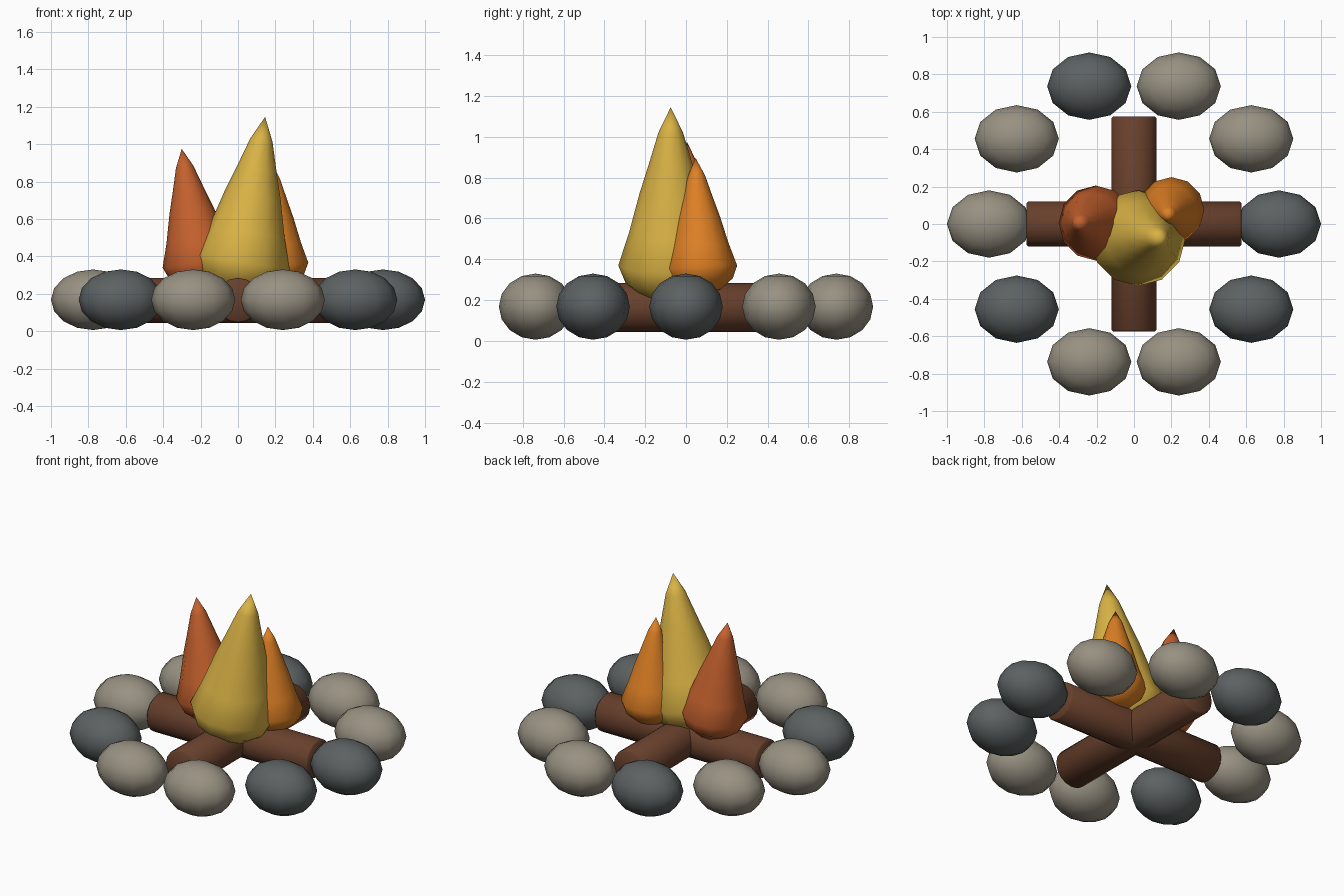
import bpy
import bmesh
from math import radians, pi, sin, cos
from mathutils import Matrix, Vector

if "Cube" in bpy.data.objects:
    bpy.data.objects.remove(bpy.data.objects["Cube"], do_unlink=True)


def material(name, rgb):
    mat = bpy.data.materials.new(name)
    mat.use_nodes = True
    mat.diffuse_color = (*rgb, 1)
    mat.node_tree.nodes["Principled BSDF"].inputs["Base Color"].default_value = (*rgb, 1)
    return mat


dark_stone = material("dark_stone", (0.107, 0.120, 0.120))
light_stone = material("light_stone", (0.314, 0.283, 0.223))
bark = material("brown_bark", (0.138, 0.051, 0.025))
yellow = material("yellow_flame", (0.70, 0.45, 0.06))
orange = material("orange_flame", (0.73, 0.215, 0.018))
red = material("red_flame", (0.56, 0.12, 0.027))


def make_object(name, bm, mat, smooth=True):
    bmesh.ops.recalc_face_normals(bm, faces=bm.faces)
    for face in bm.faces:
        face.smooth = smooth
    mesh = bpy.data.meshes.new(name)
    bm.to_mesh(mesh)
    bm.free()
    mesh.materials.append(mat)
    obj = bpy.data.objects.new(name, mesh)
    bpy.context.collection.objects.link(obj)
    return obj


# Ring of ten rounded stones
def stone(index):
    angle = index * pi / 5
    bm = bmesh.new()
    bmesh.ops.create_uvsphere(bm, u_segments=12, v_segments=8, radius=1)
    bmesh.ops.scale(bm, vec=(0.225, 0.18, 0.162), verts=bm.verts)
    obj = make_object(f"stone_{index + 1}", bm, light_stone if index % 3 else dark_stone)
    obj.location = (0.775 * cos(angle), 0.737 / sin(radians(72)) * sin(angle), 0.168)


for i in range(10):
    stone(i)


# Two crossed logs with slightly softened ends
def log(name, axis):
    bm = bmesh.new()
    bmesh.ops.create_cone(bm, cap_ends=True, segments=16, radius1=0.12, radius2=0.12, depth=1.15)
    rims = [e for e in bm.edges if abs(e.verts[0].co.z - e.verts[1].co.z) < 0.01]
    bmesh.ops.bevel(bm, geom=rims, offset=0.01, segments=1, affect='EDGES')
    bmesh.ops.rotate(bm, matrix=Matrix.Rotation(pi / 2, 3, axis), verts=bm.verts)
    obj = make_object(name, bm, bark)
    obj.location.z = 0.165
    bpy.context.view_layer.objects.active = obj
    obj.select_set(True)
    bpy.ops.object.shade_smooth_by_angle(angle=radians(50))
    obj.select_set(False)


log("log_across", 'Y')
log("log_front_to_back", 'X')

# Flames: one teardrop profile (radius, height), scaled and leaned
PROFILE = [(0.13, -0.165), (0.22, -0.09), (0.257, 0), (0.205, 0.16),
           (0.152, 0.36), (0.108, 0.5), (0.06, 0.66)]
SIDES = 12


def flame(name, mat, centre, size, lean_x, lean_y):
    bm = bmesh.new()
    rings = [[bm.verts.new((r * cos(2 * pi * k / SIDES), r * sin(2 * pi * k / SIDES), z))
              for k in range(SIDES)] for r, z in PROFILE]
    base = bm.verts.new((0, 0, -0.2))
    tip = bm.verts.new((0, 0, 0.785))
    for k in range(SIDES):
        n = (k + 1) % SIDES
        for low, high in zip(rings, rings[1:]):
            bm.faces.new((low[k], low[n], high[n], high[k]))
        bm.faces.new((base, rings[0][n], rings[0][k]))
        bm.faces.new((tip, rings[-1][k], rings[-1][n]))
    obj = make_object(name, bm, mat)
    obj.scale = (size, size, size)
    obj.rotation_euler = (radians(lean_x), radians(lean_y), 0)
    obj.location = Vector(centre)


flame("tall_flame", yellow, (0.022, -0.075, 0.37), 1.0, 0, 9)
flame("side_flame", red, (-0.205, 0.005, 0.37), 0.78, 0, -9)
flame("small_flame", orange, (0.2, 0.075, 0.36), 0.685, 3, -2)
